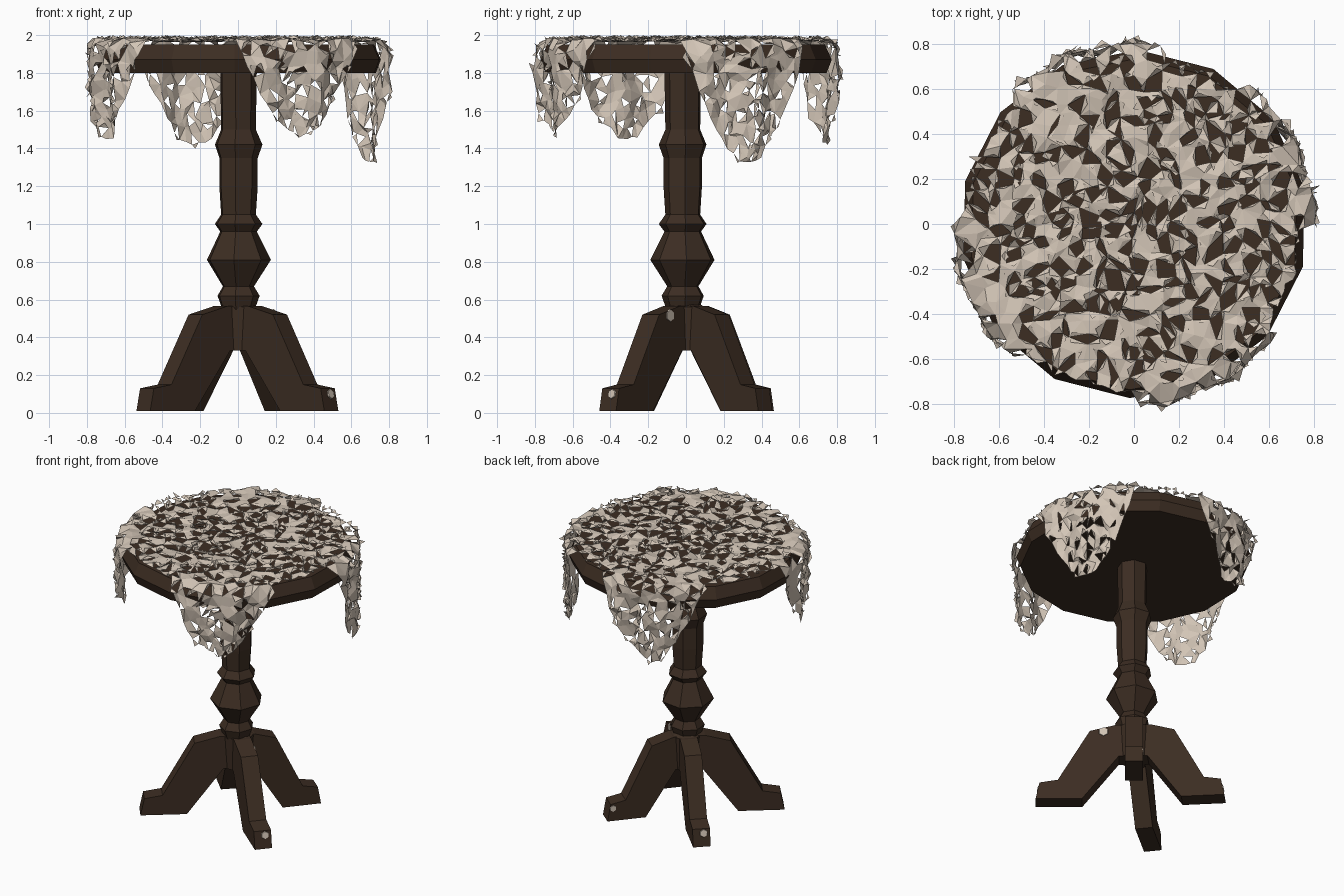
import bpy, bmesh, math, random
from math import sin, cos, radians, pi
from mathutils import Vector, Matrix
from mathutils.geometry import delaunay_2d_cdt

random.seed(7)
if "Cube" in bpy.data.objects:
    bpy.data.objects.remove(bpy.data.objects["Cube"])


def material(name, rgb):
    m = bpy.data.materials.new(name)
    m.use_nodes = True
    m.diffuse_color = (*rgb, 1)
    m.node_tree.nodes["Principled BSDF"].inputs["Base Color"].default_value = (*rgb, 1)
    return m


WOOD = material("dark brown wood", (0.045, 0.026, 0.016))
LACE = material("cream lace", (0.65, 0.56, 0.47))


def finish(name, bm, mat, recalc=True):
    if recalc:
        bmesh.ops.recalc_face_normals(bm, faces=bm.faces)
    me = bpy.data.meshes.new(name)
    bm.to_mesh(me)
    bm.free()
    me.materials.append(mat)
    ob = bpy.data.objects.new(name, me)
    bpy.context.collection.objects.link(ob)
    return ob


def lathe(name, profile, sides, mat, centre=(0, 0), turn=0):
    """Spin an (r, z) profile around a vertical axis."""
    bm = bmesh.new()
    vs = [bm.verts.new((r * cos(turn), r * sin(turn), z)) for r, z in profile]
    es = [bm.edges.new(p) for p in zip(vs, vs[1:])]
    bmesh.ops.spin(bm, geom=vs + es, cent=(0, 0, 0), axis=(0, 0, 1),
                   angle=2 * pi, steps=sides)
    bmesh.ops.remove_doubles(bm, verts=bm.verts, dist=0.0005)
    bmesh.ops.translate(bm, verts=bm.verts, vec=(*centre, 0))
    return finish(name, bm, mat)


# Table top and turned column
lathe("table_top", [(0, 1.80), (0.745, 1.80), (0.772, 1.87),
                    (0.735, 1.95), (0, 1.95)], 14, WOOD, turn=0.2)
lathe("column", [(0, 0.5), (0.09, 0.55), (0.115, 0.62), (0.085, 0.67), (0.175, 0.81),
                 (0.1, 0.96), (0.13, 1.0), (0.095, 1.05), (0.105, 1.2), (0.105, 1.35),
                 (0.13, 1.42), (0.095, 1.5), (0.1, 1.81), (0, 1.81)],
      7, WOOD, centre=(0, -0.015), turn=0.1)
lathe("leg_hub", [(0, 0.33), (0.1, 0.33), (0.11, 0.56), (0.08, 0.575), (0, 0.575)],
      8, WOOD, turn=pi / 8)

# Four splayed legs: side outline as (distance from axis, z), then given a width
OUTLINE = [(0.03, 0.565), (0.12, 0.565), (0.29, 0.52), (0.5, 0.15), (0.62, 0.13),
           (0.645, 0.01), (0.34, 0.01), (0.1, 0.33), (0.03, 0.33)]
HALF = 0.058
# Direction in degrees and relative reach of each leg
LEGS = {"front_left_leg": (-40, 1), "back_left_leg": (50, 0.85),
        "back_right_leg": (135, 0.93), "front_right_leg": (219, 1)}
for name, (deg, scale) in LEGS.items():
    bm = bmesh.new()
    face = bm.faces.new([bm.verts.new((r * scale, -HALF, z)) for r, z in OUTLINE])
    ext = bmesh.ops.extrude_face_region(bm, geom=[face])
    moved = [v for v in ext["geom"] if isinstance(v, bmesh.types.BMVert)]
    bmesh.ops.translate(bm, verts=moved, vec=(0, 2 * HALF, 0))
    bmesh.ops.rotate(bm, verts=bm.verts, matrix=Matrix.Rotation(radians(deg), 3, "Z"))
    finish(name, bm, WOOD)


def chip(name, leg, spot, normal, size):
    """Thin worn patch on a leg, placed in the leg's own frame."""
    deg, scale = LEGS[leg]
    bm = bmesh.new()
    bmesh.ops.create_cone(bm, cap_ends=True, segments=6, radius1=size,
                          radius2=size * 0.9, depth=0.008)
    rot = Vector(normal).to_track_quat("Z", "Y").to_matrix().to_4x4()
    place = Vector((spot[0] * scale, spot[1], spot[2]))
    bm.transform(Matrix.Rotation(radians(deg), 4, "Z")
                 @ Matrix.Translation(place) @ rot)
    finish(name, bm, LACE)


chip("front_left_toe_chip", "front_left_leg", (0.629, 0.015, 0.1), (1, 0, 0.2), 0.028)
chip("back_left_toe_chip", "back_left_leg", (0.6, HALF, 0.1), (0, 1, 0), 0.025)
chip("back_right_toe_chip", "back_right_leg", (0.629, 0.015, 0.1), (1, 0, 0.2), 0.028)
chip("shoulder_chip", "front_left_leg", (0.2, HALF, 0.515), (0, 1, 0), 0.035)

# Lace cloth: a torn flat sheet with four corners, draped over the rim
CORNERS = {25: 0.65, 107: 0.54, 204: 0.52, 296: 0.5}
RIM = 0.775
STEP = 0.055


def reach(a):
    """Cloth length from the centre at angle a."""
    out = 0.735
    for deg, depth in CORNERS.items():
        d = abs((math.degrees(a) - deg + 180) % 360 - 180) / 27
        if d < 1:
            out += 0.04 * min(1, 4 * (1 - d)) + depth * (1 - d ** 1.7)
    return out


def drape(p):
    s, a = p.length, math.atan2(p.y, p.x)
    t = max(0, s - RIM)
    if t == 0:
        r, z = s, 1.963 + random.uniform(0, 0.022)
    else:
        k = min(1, t / 0.15)
        r = 0.8 + k * (0.022 * sin(a * 17) + random.uniform(-0.012, 0.015)) - 0.06 * t
        z = 1.96 - t
    return Vector((r * cos(a), r * sin(a), z))


# Ragged outline, then jittered points inside it
edge = []
N = 150
for i in range(N):
    a = 2 * pi * i / N
    s = reach(a) + random.uniform(-0.018, 0.018)
    edge.append(Vector((s * cos(a), s * sin(a))))
pts = list(edge)
cells = int(1.5 / STEP)
for i in range(-cells, cells + 1):
    for j in range(-cells, cells + 1):
        p = Vector((i + random.uniform(-.42, .42), j + random.uniform(-.42, .42))) * STEP
        if p.length < reach(math.atan2(p.y, p.x)) - 0.035:
            pts.append(p)
flat, _, tris, *_ = delaunay_2d_cdt(pts, [], [list(range(N))], 1, 1e-5)

bm = bmesh.new()
verts = [bm.verts.new(drape(p)) for p in flat]
for t in tris:
    bm.faces.new([verts[i] for i in t])
bm.normal_update()

# Holes: pairs of triangles on top, single ones on the hanging corners,
# each with scraps of cloth folded back from its sides
inner = [e for e in bm.edges if len(e.link_faces) == 2]
random.shuffle(inner)
doomed, scraps, used = set(), [], set()
for e in inner:
    ring = {v for f in e.link_faces for v in f.verts}
    if ring & used and random.random() < 0.95:
        continue
    if any(f in doomed for f in e.link_faces):
        continue
    hanging = min(v.co.z for v in ring) < 1.94
    used |= ring if hanging else set(e.verts)
    gone = list(e.link_faces)[:1] if hanging else list(e.link_faces)
    doomed |= set(gone)
    centre = sum((v.co for v in ring), Vector()) / len(ring)
    for f in gone:
        tip = next(v for v in f.verts if v not in e.verts)
        for a in e.verts:
            mid = (a.co + tip.co) / 2
            lift = f.normal * random.uniform(0.008, 0.022)
            new = mid + (mid - centre) * random.uniform(0.3, 1.3) + lift
            new.z = min(new.z, 2.0)
            scraps.append((a.co.copy(), tip.co.copy(), new))
bmesh.ops.delete(bm, geom=list(doomed), context="FACES")
for tri in scraps:
    bm.faces.new([bm.verts.new(c) for c in tri])
finish("lace_cloth", bm, LACE, recalc=False)
